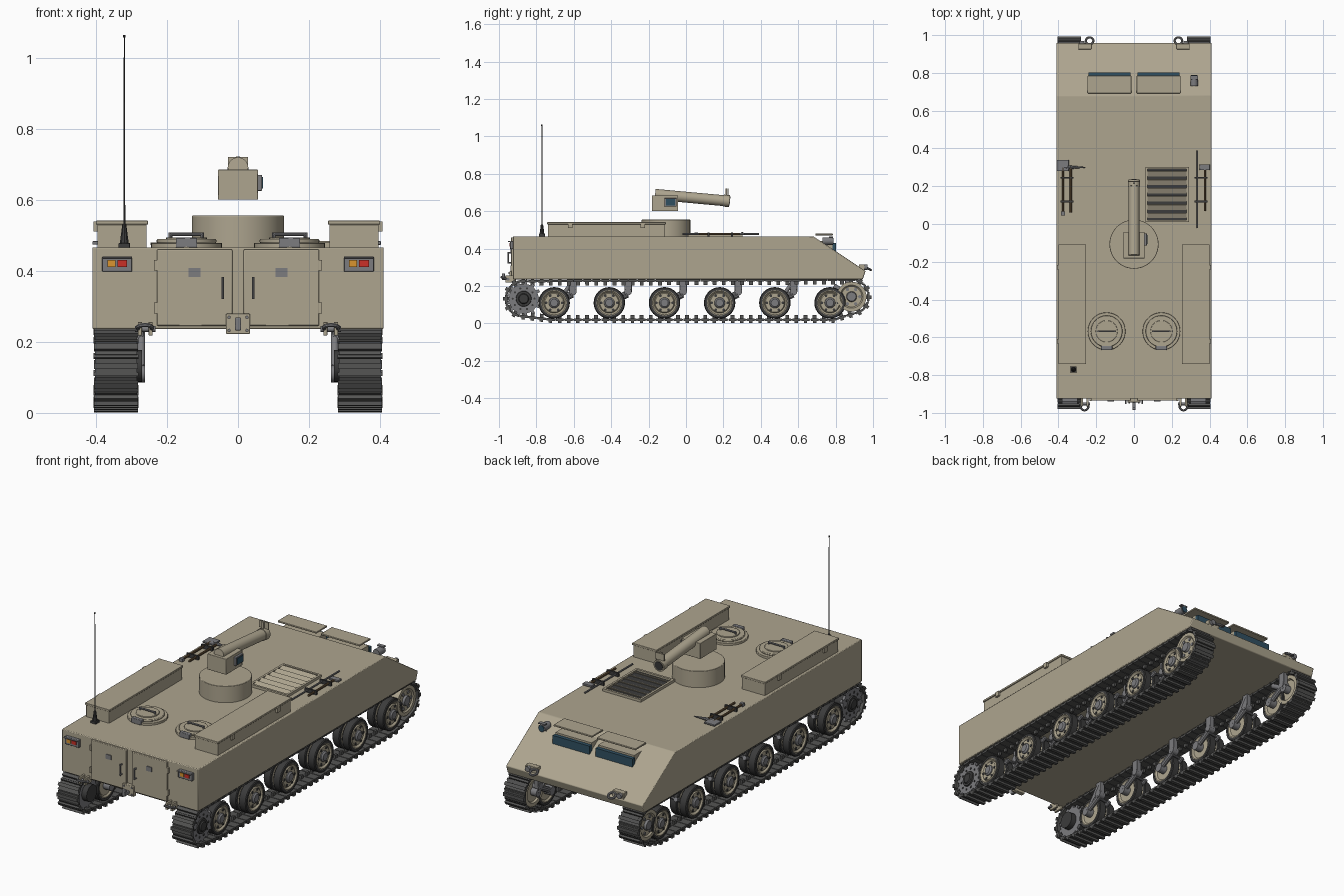
import bpy, bmesh, math
from mathutils import Vector, Matrix

if "Cube" in bpy.data.objects:
    bpy.data.objects.remove(bpy.data.objects["Cube"])

def mat(name, c):
    m = bpy.data.materials.new(name)
    m.diffuse_color = (*c, 1)
    m.use_nodes = True
    m.node_tree.nodes["Principled BSDF"].inputs["Base Color"].default_value = m.diffuse_color
    return m

TAN = mat("tan_paint", (.42, .375, .275))
DARK = mat("dark_rubber", (.045, .045, .045))
STEEL = mat("track_steel", (.09, .09, .088))
GREY = mat("grey_metal", (.2, .2, .21))
GLASS = mat("glass", (.03, .08, .12))
RED = mat("red_lens", (.6, .03, .02))
AMBER = mat("amber_lens", (.7, .3, .03))
WOOD = mat("wood", (.16, .1, .05))

def finish(name, bm, m, bevel=0):
    bmesh.ops.recalc_face_normals(bm, faces=bm.faces)
    me = bpy.data.meshes.new(name)
    bm.to_mesh(me)
    bm.free()
    me.materials.append(m)
    o = bpy.data.objects.new(name, me)
    bpy.context.collection.objects.link(o)
    if bevel:
        b = o.modifiers.new("bevel", 'BEVEL')
        b.width, b.segments, b.limit_method = bevel, 2, 'ANGLE'
    return o

def boxes(name, items, m, bevel=0):
    """items: (xmin, xmax, ymin, ymax, zmin, zmax)"""
    bm = bmesh.new()
    for a, b, c, d, e, f in items:
        M = Matrix.Translation(((a+b)/2, (c+d)/2, (e+f)/2)) @ Matrix.Diagonal((abs(b-a), abs(d-c), abs(f-e), 1))
        bmesh.ops.create_cube(bm, size=1, matrix=M)
    return finish(name, bm, m, bevel)

def rods(name, items, m, n=16, bevel=0):
    """items: (start, end, radius[, end radius])"""
    bm = bmesh.new()
    for p, q, r, *r2 in items:
        p, q = Vector(p), Vector(q)
        M = Matrix.Translation((p+q)/2) @ (q-p).to_track_quat('Z', 'Y').to_matrix().to_4x4()
        bmesh.ops.create_cone(bm, cap_ends=True, segments=n, radius1=r, radius2=r2[0] if r2 else r,
                              depth=(q-p).length, matrix=M)
    return finish(name, bm, m, bevel)

def extrude(name, pts, x0, x1, m, bevel=0):
    bm = bmesh.new()
    f = bm.faces.new([bm.verts.new((x0, y, z)) for y, z in pts])
    g = bmesh.ops.extrude_face_region(bm, geom=[f])['geom']
    bmesh.ops.translate(bm, vec=(x1-x0, 0, 0), verts=[v for v in g if isinstance(v, bmesh.types.BMVert)])
    return finish(name, bm, m, bevel)

def lathe(name, prof, s, y, z, m, n=32):
    """closed (x, r) profile spun round a wheel axle"""
    bm = bmesh.new()
    R = [[bm.verts.new((s*x, y+r*math.cos(k*math.tau/n), z+r*math.sin(k*math.tau/n))) for x, r in prof] for k in range(n)]
    for k in range(n):
        for i in range(len(prof)):
            j = (i+1) % len(prof)
            bm.faces.new((R[k][i], R[k][j], R[(k+1) % n][j], R[(k+1) % n][i]))
    bmesh.ops.remove_doubles(bm, verts=bm.verts, dist=1e-5)
    return finish(name, bm, m)

def ring(name, c, R, r, axis, m):
    bm = bmesh.new()
    q = Vector(axis).to_track_quat('Z', 'Y')
    V = [[bm.verts.new(Vector(c) + q @ Vector(((R+r*math.cos(b))*math.cos(a), (R+r*math.cos(b))*math.sin(a), r*math.sin(b))))
          for b in (k*math.tau/8 for k in range(8))] for a in (k*math.tau/20 for k in range(20))]
    for i in range(20):
        for j in range(8):
            bm.faces.new((V[i][j], V[i-1][j], V[i-1][j-1], V[i][j-1]))
    return finish(name, bm, m)

# hull
extrude("hull", [(-.925, .236), (.945, .236), (.96, .28), (.68, .466), (-.925, .466)], -.41, .41, TAN, .004)
# doors, windows, handles
for s in (-1, 1):
    boxes("rear_door", [(s*.016, s*.228, -.935, -.92, .245, .46)], TAN, .003)
    boxes("door_window", [(s*.105, s*.139, -.939, -.93, .383, .408)], GREY)
    rods("door_handle", [((s*.043, -.95, .32), (s*.043, -.95, .382), .004), ((s*.043, -.93, .325), (s*.043, -.952, .325), .004),
                         ((s*.043, -.93, .377), (s*.043, -.952, .377), .004)], GREY, 8)
    boxes("door_hinges", [(s*.226, s*.236, -.938, -.92, z, z+.03) for z in (.28, .40)], TAN)
    # tail lights
    boxes("tail_light_housing", [(s*.298, s*.382, -.94, -.92, .398, .44), (s*.298, s*.382, -.953, -.94, .435, .44)], GREY, .002)
    c = s*.34
    boxes("amber_lens", [(c-.027, c-.005, -.945, -.938, .411, .43)], AMBER)
    boxes("red_lens", [(c+.001, c+.028, -.945, -.938, .411, .43)], RED)
    # tow shackles, both ends
    boxes("tow_bracket_front", [(s*x, s*(x+.012), -.965, -.91, .218, .256) for x in (.24, .27)], TAN, .002)
    rods("tow_pin_front", [((s*.232, -.952, .236), (s*.29, -.952, .236), .008)], GREY)
    ring("tow_shackle_front", (s*.262, -.968, .24), .02, .006, (0, .4, 1), GREY)
    boxes("tow_bracket_back", [(s*.225, s*.295, .925, .955, .272, .315)], TAN, .002)
    rods("back_lamp", [((s*.275, .935, .3), (s*.275, .97, .3), .014)], GREY)
    ring("tow_shackle_back", (s*.235, .97, .295), .02, .006, (0, .5, 1), GREY)
# pintle hitch
boxes("hitch_plate", [(-.034, .034, -.945, -.92, .222, .279)], TAN, .003)
rods("hitch_bolts", [((x, -.95, z), (x, -.94, z), .005) for x in (-.025, .025) for z in (.232, .269)], GREY, 6)
boxes("hitch_hook", [(-.009, .009, -.985, -.94, .232, .25), (-.009, .009, -.985, -.968, .24, .268)], GREY, .003)

# stowage boxes with lids and clasps
for s in (-1, 1):
    boxes("stowage_box", [(s*.257, s*.396, -.738, -.112, .46, .53)], TAN, .002)
    boxes("stowage_lid", [(s*.253, s*.4, -.742, -.108, .53, .541)], TAN, .002)
    boxes("stowage_clasps", [(s*.394, s*.407, y-.012, y+.012, .51, .538) for y in (-.62, -.23)], TAN)
# crew hatches
for s in (-1, 1):
    x = s*.145
    rods("hatch_ring", [((x, -.568, .46), (x, -.568, .478), .1)], TAN, 32, .002)
    rods("hatch_lid", [((x, -.568, .478), (x, -.568, .489), .084)], TAN, 32, .003)
    rods("hatch_pad", [((x, -.568, .487), (x, -.568, .494), .058)], TAN, 24, .002)
    rods("hatch_handle", [((x-.045, -.568, .503), (x+.045, -.568, .503), .005), ((x-.045, -.568, .485), (x-.045, -.568, .507), .005),
                          ((x+.045, -.568, .485), (x+.045, -.568, .507), .005)], GREY, 8)
    boxes("hatch_hinge", [(x-.03, x+.03, -.668, -.645, .465, .493)], GREY, .003)
# antenna
boxes("antenna_foot", [(-.336, -.304, -.786, -.754, .464, .478)], DARK, .002)
rods("antenna", [((-.32, -.77, .478), (-.32, -.77, .53), .013, .006), ((-.32, -.77, .53), (-.32, -.77, 1.0), .003, .002),
                 ((-.32, -.77, 1.0), (-.32, -.77, 1.06), .0015), ((-.32, -.77, 1.056), (-.32, -.77, 1.063), .004)], DARK, 10)

# turret, gun mount and launch tube
rods("turret_base", [((0, -.107, .46), (0, -.107, .555), .13)], TAN, 48, .002)
boxes("gun_mount", [(-.056, .056, -.182, -.042, .6, .685)], TAN, .002)
boxes("sight_box", [(.054, .068, -.115, -.05, .625, .67)], GREY, .002)
boxes("sight_glass", [(.066, .071, -.107, -.058, .631, .664)], GLASS)
rods("launch_tube", [((0, -.165, .69), (0, .228, .654), .029)], TAN, 24)
rods("tube_collar", [((0, .2, .6566), (0, .233, .6535), .032)], TAN, 24)
rods("tube_bore", [((0, .225, .6543), (0, .235, .6533), .024)], DARK, 24)
boxes("tube_end_sight", [(-.006, .006, .212, .22, .68, .722), (-.028, .028, .222, .228, .684, .72)], TAN)

# engine grille
boxes("grille_bed", [(.065, .285, .015, .295, .46, .47)], DARK)
boxes("grille_frame", [(.06, .072, .01, .302, .46, .48), (.278, .29, .01, .302, .46, .48),
                       (.06, .29, .01, .022, .46, .48), (.06, .29, .29, .302, .46, .48)], TAN)
for i in range(6):
    y = .045+i*.044
    o = boxes("grille_slat", [(-.103, .103, -.015, .015, -.002, .002)], TAN)
    o.location, o.rotation_euler = (.175, y, .475), (math.radians(25), 0, 0)

# pioneer tools
rods("axe_handles", [((-.376, .05, .478), (-.376, .3, .478), .006), ((-.335, .06, .478), (-.335, .3, .478), .006)], WOOD, 10)
boxes("axe_head", [(-.41, -.345, .28, .34, .474, .483)], GREY, .002)
rods("pick_head", [((-.335, .3, .48), (-.258, .3, .476), .009, .002), ((-.335, .3, .48), (-.41, .3, .476), .009, .002)], GREY, 8)
boxes("axe_end", [(-.386, -.366, .045, .065, .47, .486)], GREY)
rods("crowbar", [((.335, -.02, .478), (.335, .39, .478), .0045)], GREY, 10)
rods("shovel_handle", [((.375, .07, .478), (.375, .3, .478), .006)], WOOD, 10)
boxes("shovel_blade", [(.347, .402, .285, .315, .473, .484)], GREY, .002)
for x in (-.355, .355):
    boxes("tool_brackets", [(x-.035, x+.035, y-.005, y+.005, .464, .487) for y in (.12, .245)], DARK)

# vision flaps over the glacis
for s in (-1, 1):
    boxes("vision_flap", [(s*.014, s*.246, .692, .785, .471, .48)], TAN, .002)
    boxes("vision_glass", [(s*.018, s*.24, .782, .802, .385, .43)], GLASS)
boxes("vision_block", [(s*.02, s*.236, .71, .782, .4, .44) for s in (-1, 1)], TAN)
# headlamp
boxes("headlamp_post", [(.31, .326, .74, .756, .4, .45)], GREY)
rods("headlamp", [((.318, .73, .44), (.318, .785, .44), .02)], GREY, 20)
rods("headlamp_lens", [((.318, .784, .44), (.318, .788, .44), .016)], GLASS, 20)
boxes("headlamp_guard", [(.298, .338, .765, .785, .46, .466)], GREY)

# running gear
WY = [-.705+.295*i for i in range(6)]
WZ, SP, ID = .11, (-.868, .132), (.885, .143)

def bolts(name, s, x, y, z, R, r, n, m):
    rods(name, [((s*(x-.006), y+R*math.cos(k*math.tau/n), z+R*math.sin(k*math.tau/n)),
                 (s*(x+.002), y+R*math.cos(k*math.tau/n), z+R*math.sin(k*math.tau/n)), r) for k in range(n)], m, 8)

for s in (-1, 1):
    for i, y in enumerate(WY):
        for x0 in (.291, .349):
            lathe("road_wheel_tyre", [(x0, .068), (x0, .08), (x0+.004, .084), (x0+.04, .084), (x0+.044, .08), (x0+.044, .068)], s, y, WZ, DARK)
        lathe("road_wheel", [(.388, 0), (.388, .05), (.382, .055), (.391, .064), (.391, .07), (.293, .07), (.293, .064),
                             (.3, .055), (.3, 0)][:5] + [(.35, .07), (.35, .05), (.334, .05), (.334, .07), (.293, .07), (.293, .064), (.3, .055), (.3, 0)],
              s, y, WZ, TAN)
        lathe("wheel_hub", [(.38, 0), (.38, .03), (.393, .028), (.4, .02), (.4, 0)], s, y, WZ, GREY, 20)
        bolts("wheel_bolts", s, .389, y, WZ, .043, .0075, 6, DARK)
        # swing arm, inner hub and pivot
        rods("swing_arm", [((s*.276, y, WZ), (s*.276, y+.1, .165), .015)], GREY, 10)
        rods("arm_pivots", [((s*.262, y, WZ), (s*.305, y, WZ), .024), ((s*.262, y+.1, .17), (s*.3, y+.1, .17), .02)], GREY, 16)
        boxes("arm_mount", [(s*.265, s*.292, y+.08, y+.12, .165, .238)], GREY, .003)
        rods("bump_stop", [((s*.34, y+.075, .138), (s*.34, y+.1, .15), .012), ((s*.27, y+.09, .155), (s*.35, y+.09, .145), .007)], GREY, 10)
        if i in (0, 4):
            rods("damper", [((s*.272, y+.03, .13), (s*.272, y+.1, .225), .011)], GREY, 12)
    # drive sprocket with teeth
    for x0 in (.3, .375):
        lathe("sprocket_disc", [(x0, 0), (x0, .08), (x0+.014, .08), (x0+.014, 0)], s, *SP, GREY)
        bm = bmesh.new()
        for k in range(13):
            M = Matrix.Translation((s*(x0+.007), *SP)) @ Matrix.Rotation(k*math.tau/13, 4, 'X') @ \
                Matrix.Translation((0, .083, 0)) @ Matrix.Diagonal((.014, .022, .017, 1))
            bmesh.ops.create_cube(bm, size=1, matrix=M)
        finish("sprocket_teeth", bm, GREY)
    lathe("sprocket_hub", [(.27, 0), (.27, .045), (.375, .045), (.396, .04), (.396, .028), (.402, .024), (.402, 0)], s, *SP, DARK, 24)
    bolts("sprocket_bolts", s, .39, *SP, .058, .006, 10, DARK)
    # idler wheel
    lathe("idler_wheel", [(.386, 0), (.386, .055), (.393, .062), (.393, .08), (.35, .08), (.35, .05), (.334, .05), (.334, .08),
                          (.291, .08), (.291, .06), (.3, .055), (.3, 0)], s, *ID, TAN)
    lathe("idler_hub", [(.38, 0), (.38, .03), (.398, .024), (.398, 0)], s, *ID, GREY, 20)
    bolts("idler_bolts", s, .388, *ID, .044, .009, 6, GREY)
    rods("idler_arm", [((s*.277, *ID), (s*.277, .79, .2), .014), ((s*.265, *ID), (s*.3, *ID), .022)], GREY, 12)

# track path: hull around the end wheels, resampled into links
pts = sorted({(cy+r*math.cos(a*math.tau/96), cz+r*math.sin(a*math.tau/96)) for a in range(96)
              for cy, cz, r in ((*SP, .094), (*ID, .09), (WY[0], WZ, .091), (WY[-1], WZ, .091))})
def chain(P):
    h = []
    for p in P:
        while len(h) > 1 and (h[-1][0]-h[-2][0])*(p[1]-h[-2][1]) <= (h[-1][1]-h[-2][1])*(p[0]-h[-2][0]):
            h.pop()
        h.append(p)
    return h[:-1]
loop = [Vector(p) for p in chain(pts)+chain(pts[::-1])]
segs = [(a, b, (b-a).length) for a, b in zip(loop, loop[1:]+loop[:1])]
total, N = sum(g[2] for g in segs), 84

def at(d):
    d %= total
    for a, b, l in segs:
        if d <= l:
            return a.lerp(b, d/l)
        d -= l
    return loop[0]

for s in (-1, 1):
    bm = bmesh.new()
    for k in range(N):
        d, h = k*total/N, total/N*.42
        p, t = at(d), (at(d+h)-at(d-h)).normalized()
        F = Matrix.Translation((s*.343, *p)) @ Matrix.Rotation(math.atan2(t.y, t.x), 4, 'X')
        # shoe, grouser, pin, guide horn
        for c, size in (((0, 0, 0), (.118, h*2, .013)), ((0, 0, -.011), (.124, .018, .013)),
                        ((0, h*1.15, 0), (.126, .009, .009)), ((0, 0, .014), (.013, .02, .022))):
            bmesh.ops.create_cube(bm, size=1, matrix=F @ Matrix.Translation(c) @ Matrix.Diagonal((*size, 1)))
    finish("track", bm, STEEL)

# smooth the round parts, keep edges sharp
for o in bpy.data.objects:
    o.select_set(True)
bpy.context.view_layer.objects.active = bpy.data.objects["hull"]
bpy.ops.object.shade_smooth_by_angle(angle=math.radians(32))
